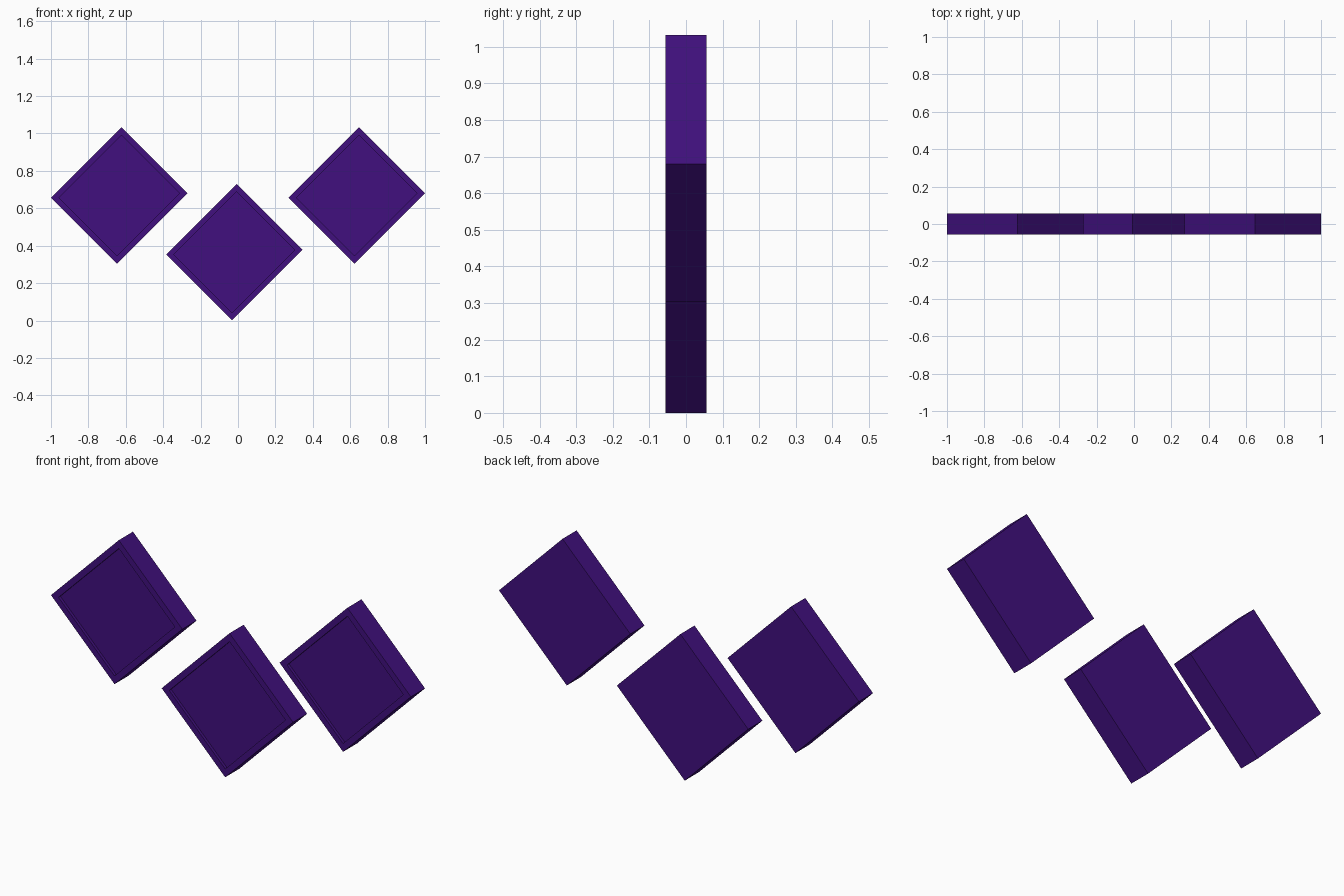
import bpy, bmesh, math
from mathutils import Matrix

if "Cube" in bpy.data.objects:
    bpy.data.objects.remove(bpy.data.objects["Cube"])

violet = bpy.data.materials.new("deep violet")
violet.diffuse_color = (0.052, 0.005, 0.21, 1)
violet.use_nodes = True
violet.node_tree.nodes["Principled BSDF"].inputs["Base Color"].default_value = violet.diffuse_color

W, H, T = 0.533, 0.499, 0.112      # panel width, height, thickness
RIM, DEPTH = 0.042, 0.015          # border width and recess depth


def wall_panel(name, x, z):
    """Rectangular slab turned 45 degrees, with a recessed front field."""
    bm = bmesh.new()
    bmesh.ops.create_cube(bm, size=1, matrix=Matrix.Diagonal((W, T, H, 1)))
    front = min(bm.faces, key=lambda f: f.calc_center_median().y)
    # rim around the front, then push the middle in
    bmesh.ops.inset_region(bm, faces=[front], thickness=RIM)
    floor = bmesh.ops.extrude_discrete_faces(bm, faces=[front])["faces"][0]
    bmesh.ops.translate(bm, verts=floor.verts, vec=(0, DEPTH, 0))
    bmesh.ops.recalc_face_normals(bm, faces=bm.faces)
    mesh = bpy.data.meshes.new(name)
    bm.to_mesh(mesh)
    bm.free()
    mesh.materials.append(violet)
    ob = bpy.data.objects.new(name, mesh)
    ob.location = (x, 0, z)
    ob.rotation_euler.y = -math.pi / 4
    bpy.context.collection.objects.link(ob)


wall_panel("left_panel", -0.635, 0.668)
wall_panel("middle_panel", -0.02, 0.365)
wall_panel("right_panel", 0.635, 0.668)
